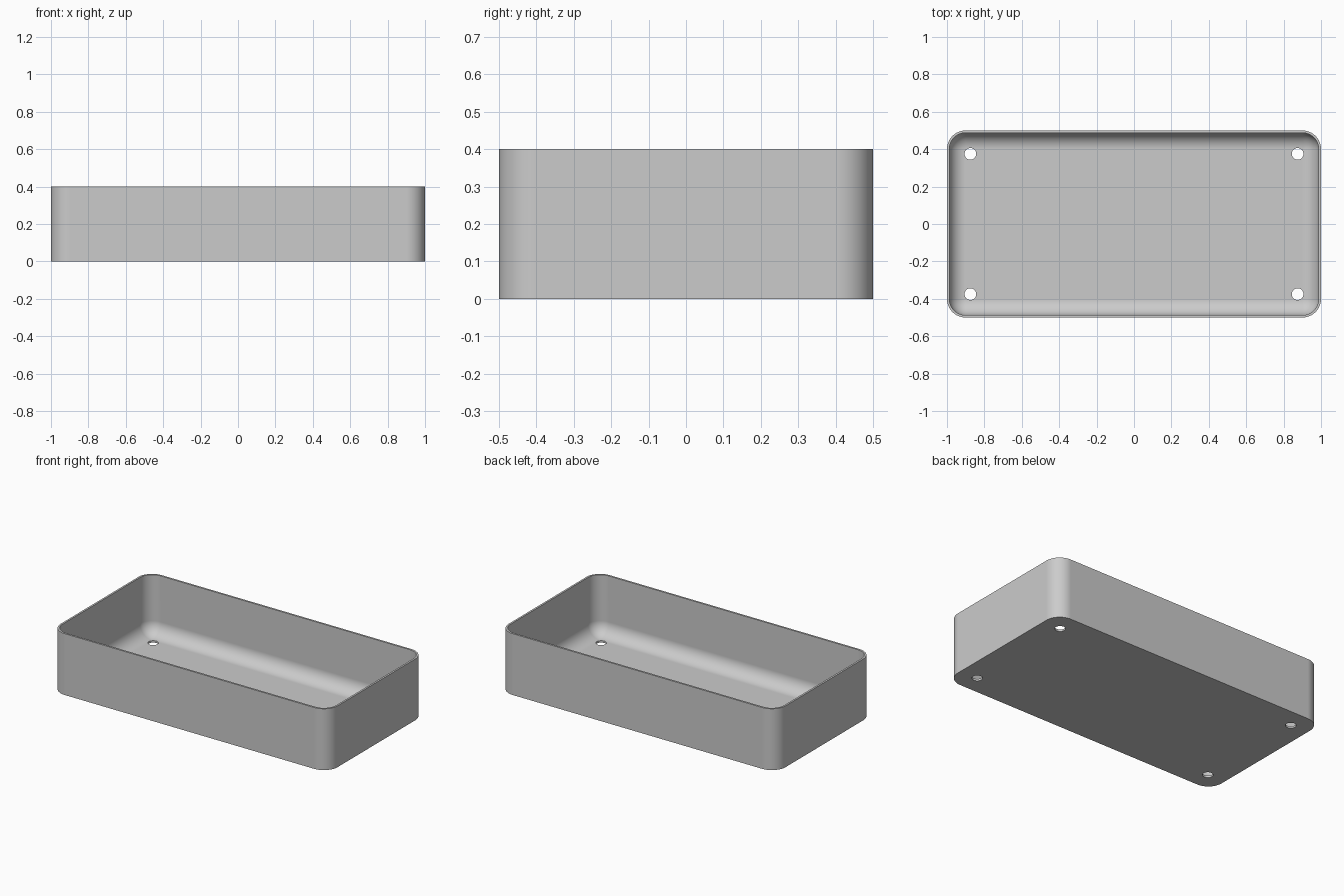
import bpy, bmesh, math
from math import sin, cos, pi

cube = bpy.data.objects.get("Cube")
if cube:
    bpy.data.objects.remove(cube, do_unlink=True)

# Tray dimensions
HALF_X, HALF_Y, HEIGHT = 1.0, 0.5, 0.4
RADIUS, WALL = 0.1, 0.0125
STEPS = 16

grey = bpy.data.materials.new("plain grey")
grey.use_nodes = True
colour = (0.6, 0.6, 0.6, 1)
grey.diffuse_color = colour
grey.node_tree.nodes["Principled BSDF"].inputs["Base Color"].default_value = colour


def rounded_ring(bm, r, z):
    """Rounded rectangle of vertices, with corners of radius r."""
    ring = []
    for k, (sx, sy) in enumerate([(1, 1), (-1, 1), (-1, -1), (1, -1)]):
        for i in range(STEPS + 1):
            a = (k + i / STEPS) * pi / 2
            ring.append(bm.verts.new((sx * (HALF_X - RADIUS) + r * cos(a),
                                      sy * (HALF_Y - RADIUS) + r * sin(a), z)))
    return ring


# Wall section: outside up, over the rim, down inside and round the floor fillet
inner = RADIUS - WALL
section = [(RADIUS, 0), (RADIUS, HEIGHT), (inner, HEIGHT)]
for i in range(STEPS + 1):
    a = i / STEPS * pi / 2
    section.append((inner * cos(a), WALL + inner * (1 - sin(a))))

bm = bmesh.new()
rings = [rounded_ring(bm, r, z) for r, z in section]
for low, high in zip(rings, rings[1:]):
    for i in range(len(low)):
        j = (i + 1) % len(low)
        bm.faces.new((low[i], low[j], high[j], high[i]))
bm.faces.new(rings[0][::-1])
bm.faces.new(rings[-1])
bmesh.ops.remove_doubles(bm, verts=bm.verts, dist=1e-5)
bmesh.ops.recalc_face_normals(bm, faces=bm.faces)
mesh = bpy.data.meshes.new("tray")
bm.to_mesh(mesh)
bm.free()
mesh.materials.append(grey)
tray = bpy.data.objects.new("tray", mesh)
bpy.context.collection.objects.link(tray)

# Four screw holes through the floor
bpy.context.view_layer.objects.active = tray
for x in (-0.875, 0.875):
    for y in (-0.375, 0.375):
        bpy.ops.mesh.primitive_cylinder_add(vertices=32, radius=0.03125, depth=0.1,
                                            location=(x, y, 0))
        cutter = bpy.context.object
        cutter.name = "hole_cutter"
        cutter.hide_render = True
        cutter.data.materials.append(grey)
        cut = tray.modifiers.new("screw hole", "BOOLEAN")
        cut.operation, cut.solver, cut.object = "DIFFERENCE", "EXACT", cutter
        bpy.context.view_layer.objects.active = tray
        bpy.ops.object.modifier_apply(modifier=cut.name)
        bpy.data.objects.remove(cutter, do_unlink=True)

# Smooth curves with crisp rim and base
bpy.ops.object.select_all(action="DESELECT")
tray.select_set(True)
bpy.context.view_layer.objects.active = tray
bpy.ops.object.shade_smooth_by_angle(angle=math.radians(30))
weighted = tray.modifiers.new("weighted normals", "WEIGHTED_NORMAL")
weighted.keep_sharp = True
